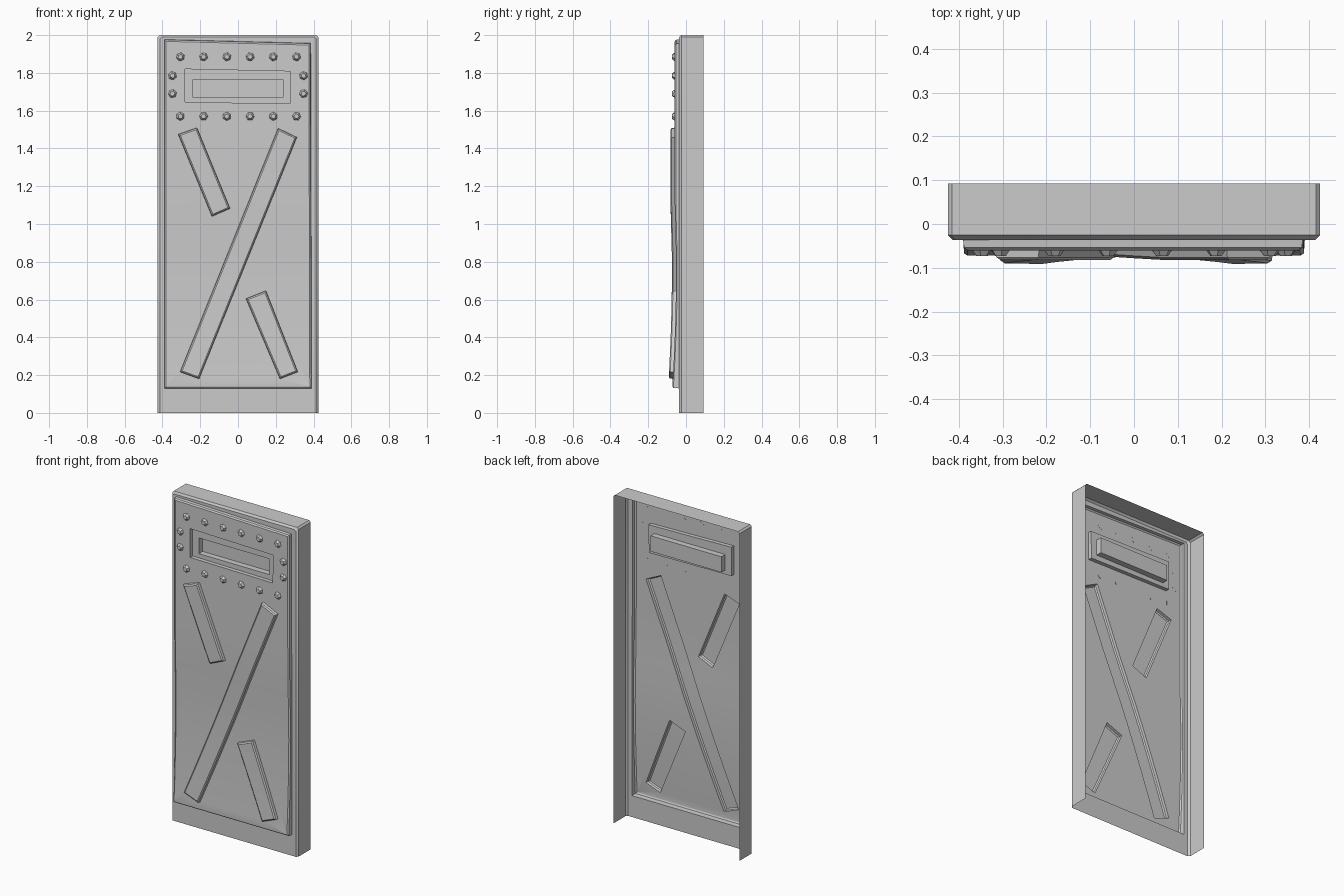
import bpy, bmesh, math
from mathutils import Vector, Matrix

if "Cube" in bpy.data.objects:
    bpy.data.objects.remove(bpy.data.objects["Cube"])

FACE, PLATE, PLANK = -0.036, -0.052, -0.074   # flat front levels before warping


def inset(pts, d):
    """Move every corner of a quad inwards by d."""
    out = []
    for i, p in enumerate(pts):
        p = Vector(p)
        a = (Vector(pts[i - 1]) - p).normalized()
        b = (Vector(pts[(i + 1) % len(pts)]) - p).normalized()
        out.append(tuple(p + (a + b) * d))
    return out


def loop(bm, pts, y):
    vs = [bm.verts.new((x, y, z)) for x, z in pts]
    for i in range(len(vs)):
        bm.edges.new((vs[i - 1], vs[i]))
    return vs


def bridge(bm, a, b, skip=()):
    n = len(a)
    for i in range(n):
        if i not in skip:
            j = (i + 1) % n
            bm.faces.new((a[i], a[j], b[j], b[i]))


def fill(bm, *loops):
    edges = [bm.edges.get((l[i - 1], l[i])) for l in loops for i in range(len(l))]
    bmesh.ops.triangle_fill(bm, use_beauty=True, use_dissolve=False, edges=edges, normal=(0, -1, 0))


def warp(z):
    """Hammered bulge of the sheet metal along the height."""
    if z < 0.8:
        return 0.021 * ((0.8 - z) / 0.67) ** 2
    return 0.008 * min(1, (z - 0.8) / 0.3)


def finish(bm, name, bend=True):
    if bend:
        for k in range(1, 10):
            bmesh.ops.bisect_plane(bm, geom=bm.verts[:] + bm.edges[:] + bm.faces[:],
                                   plane_co=(0, 0, 0.14 * k), plane_no=(0, 0, 1))
        for v in bm.verts:
            if v.co.y < FACE - 0.001:
                v.co.y -= warp(v.co.z)
    bmesh.ops.recalc_face_normals(bm, faces=bm.faces[:])
    if sum(f.normal.y * f.calc_area() for f in bm.faces) > 0:
        bmesh.ops.reverse_faces(bm, faces=bm.faces[:])
    me = bpy.data.meshes.new(name)
    bm.to_mesh(me)
    bm.free()
    ob = bpy.data.objects.new(name, me)
    bpy.context.collection.objects.link(ob)
    bpy.context.view_layer.objects.active = ob
    ob.select_set(True)
    bpy.ops.object.shade_smooth_by_angle(angle=math.radians(30))
    ob.select_set(False)
    return ob


plate_pts = [(-0.39, 0.13), (0.39, 0.13), (0.385, 1.957), (-0.39, 1.977)]
window_pts = [(-0.28, 1.645), (0.275, 1.638), (0.278, 1.808), (-0.28, 1.82)]
slit_pts = [(-0.238, 1.67), (0.238, 1.67), (0.238, 1.765), (-0.238, 1.765)]
planks = {
    "upper_short_plank": [(-0.317, 1.475), (-0.138, 1.04), (-0.042, 1.082), (-0.217, 1.51)],
    "long_plank": [(-0.307, 0.217), (-0.206, 0.18), (0.312, 1.459), (0.212, 1.507)],
    "lower_short_plank": [(0.042, 0.605), (0.222, 0.18), (0.317, 0.217), (0.148, 0.647)],
}


def door_outline(m):
    w, t, c = 0.425 - m, 2 - m, 0.01
    return [(-w, 0), (w, 0), (w, t - c), (w - c, t), (-w + c, t), (-w, t - c)]


# Door shell: open at the back and the bottom, face cut out behind the plate
bm = bmesh.new()
back = loop(bm, door_outline(0), 0.092)
edge = loop(bm, door_outline(0), FACE + 0.011)
front = loop(bm, door_outline(0.011), FACE)
bridge(bm, back, edge, skip=(0,))
bridge(bm, edge, front, skip=(0,))
fill(bm, front, loop(bm, plate_pts, FACE))
# the wire edges along the open bottom are not wanted
bmesh.ops.delete(bm, geom=[e for e in bm.edges if not e.link_faces], context='EDGES')
finish(bm, "door_shell", bend=False)

# Viewing slit: flat frame with a sunken slot
bm = bmesh.new()
slit = loop(bm, slit_pts, FACE)
floor = loop(bm, slit_pts, 0.0)
fill(bm, loop(bm, window_pts, FACE), slit)
bridge(bm, slit, floor)
bm.faces.new(floor)
finish(bm, "viewing_slit", bend=False)

# Warped cover plate with openings for the window and the planks
bm = bmesh.new()
base = loop(bm, plate_pts, FACE)
rim = loop(bm, inset(plate_pts, 0.002), PLATE + 0.006)
top = loop(bm, inset(plate_pts, 0.01), PLATE)
window = loop(bm, window_pts, PLATE)
bridge(bm, base, rim)
bridge(bm, rim, top)
bridge(bm, window, loop(bm, window_pts, FACE))
fill(bm, top, window, *[loop(bm, p, PLATE) for p in planks.values()])
finish(bm, "cover_plate")

# Hollow planks
for name, pts in planks.items():
    bm = bmesh.new()
    base = loop(bm, pts, PLATE)
    rim = loop(bm, inset(pts, 0.002), PLANK + 0.006)
    top = loop(bm, inset(pts, 0.009), PLANK)
    bridge(bm, base, rim)
    bridge(bm, rim, top)
    fill(bm, top)
    finish(bm, name)

# Hexagonal bolts around the window
spots = [(-0.305 + 0.123 * i, z) for z in (1.57, 1.885) for i in range(6)]
spots += [(s * 0.347, z) for s in (-1, 1) for z in (1.69, 1.785)]
for k, (x, z) in enumerate(spots):
    bm = bmesh.new()
    m = (Matrix.Translation((x, -0.066, z)) @ Matrix.Rotation(math.pi / 2, 4, 'X')
         @ Matrix.Rotation(0.5 * k, 4, 'Z'))
    bmesh.ops.create_cone(bm, cap_ends=True, segments=6, radius1=0.024, radius2=0.013,
                          depth=0.015, matrix=m)
    finish(bm, f"bolt_{k + 1}", bend=False)
